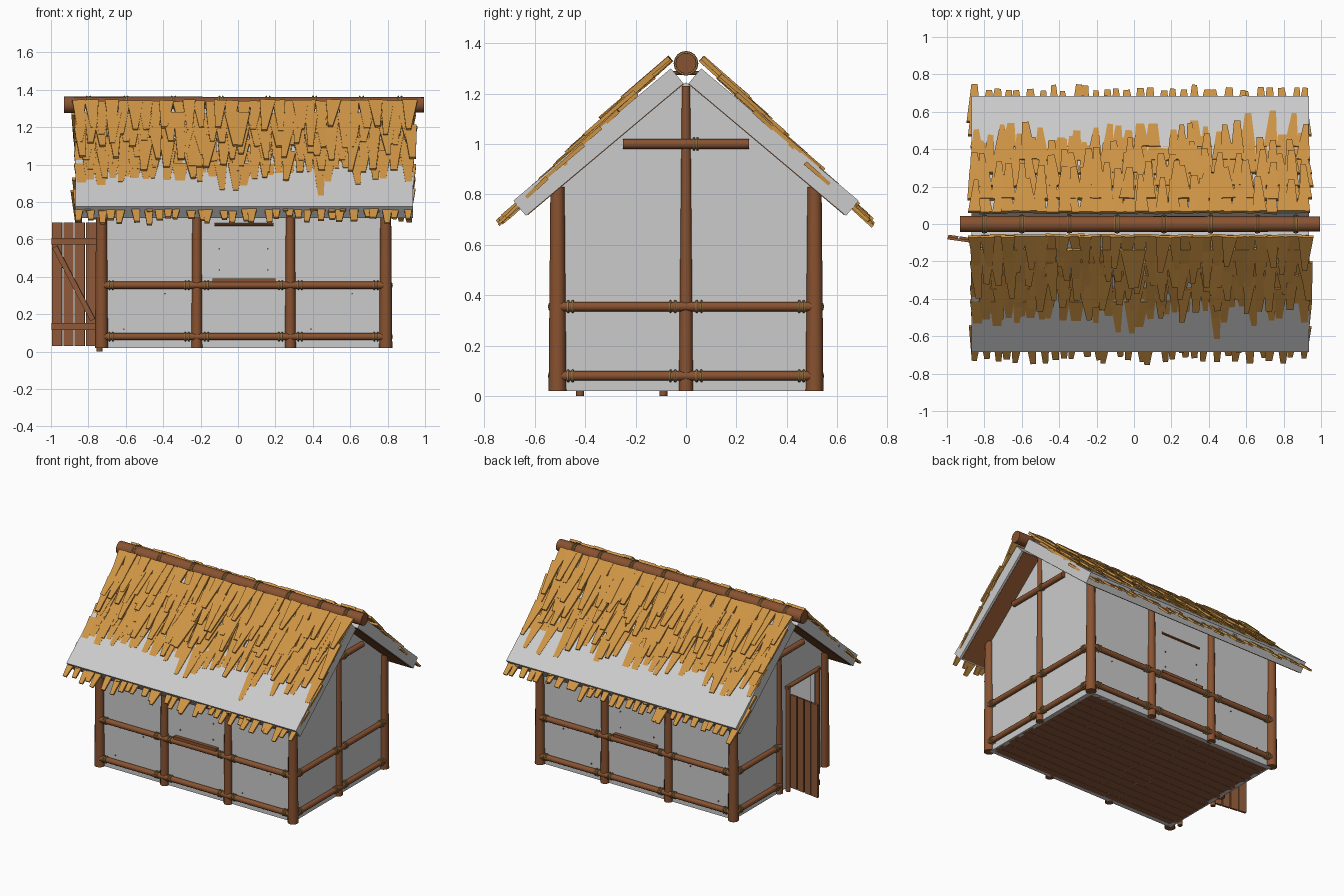
import bpy, bmesh, math, random
from mathutils import Vector, Matrix

if "Cube" in bpy.data.objects:
    bpy.data.objects.remove(bpy.data.objects["Cube"])

random.seed(4)


def material(name, rgb):
    m = bpy.data.materials.new(name)
    m.diffuse_color = (*rgb, 1)
    m.use_nodes = True
    m.node_tree.nodes["Principled BSDF"].inputs["Base Color"].default_value = m.diffuse_color
    return m


WOOD = material("wood", (0.25, 0.085, 0.03))
PLANK = material("plank", (0.27, 0.10, 0.04))
STRAW = material("straw", (0.62, 0.30, 0.06))
ROPE = material("rope", (0.36, 0.22, 0.07))


def finish(bm, name, mat=None, smooth=False):
    bmesh.ops.recalc_face_normals(bm, faces=bm.faces)
    me = bpy.data.meshes.new(name)
    bm.to_mesh(me)
    bm.free()
    ob = bpy.data.objects.new(name, me)
    bpy.context.collection.objects.link(ob)
    if mat:
        me.materials.append(mat)
    if smooth:
        bpy.ops.object.select_all(action='DESELECT')
        ob.select_set(True)
        bpy.context.view_layer.objects.active = ob
        bpy.ops.object.shade_smooth_by_angle(angle=math.radians(40))
    return ob


def rod(bm, p, q, r1, r2=None, n=12):
    p, q = Vector(p), Vector(q)
    d = q - p
    mat = Matrix.Translation((p + q) / 2) @ d.to_track_quat('Z', 'Y').to_matrix().to_4x4()
    bmesh.ops.create_cone(bm, cap_ends=True, segments=n, radius1=r1,
                          radius2=r1 if r2 is None else r2, depth=d.length, matrix=mat)


def ring(bm, c, axis, R, r=0.005, n=12, k=6):
    rot = Vector(axis).to_track_quat('Z', 'Y')
    vs = [[bm.verts.new(Vector(c) + rot @ Vector((
        (R + r * math.cos(b)) * math.cos(a), (R + r * math.cos(b)) * math.sin(a), r * math.sin(b))))
        for b in (2 * math.pi * j / k for j in range(k))]
        for a in (2 * math.pi * i / n for i in range(n))]
    for i in range(n):
        for j in range(k):
            bm.faces.new((vs[i][j], vs[(i + 1) % n][j],
                          vs[(i + 1) % n][(j + 1) % k], vs[i][(j + 1) % k]))


def box(bm, lo, hi, mat=Matrix()):
    lo, hi = Vector(lo), Vector(hi)
    bmesh.ops.create_cube(bm, size=1, matrix=mat @ Matrix.Translation((lo + hi) / 2)
                          @ Matrix.Diagonal((*(hi - lo), 1)))


def prism(name, pts, x0, x1, mat=None):
    bm = bmesh.new()
    f = bm.faces.new([bm.verts.new((x0, y, z)) for y, z in pts])
    ext = bmesh.ops.extrude_face_region(bm, geom=[f])
    bmesh.ops.translate(bm, vec=(x1 - x0, 0, 0),
                        verts=[v for v in ext['geom'] if isinstance(v, bmesh.types.BMVert)])
    return finish(bm, name, mat)


XL, XR, Y = -0.73, 0.79, 0.51
XS = (XL, -0.22, 0.28, XR)

# walls: two gables (left one with a doorway) and two long sides
gable = [(-0.5, 0.02), (-0.5, 0.828), (0, 1.245), (0.5, 0.828), (0.5, 0.02)]
door_gap = [(-0.1, 0.02), (-0.1, 0.73), (-0.4, 0.73), (-0.4, 0.02)]
prism("right_wall", gable, XR - 0.03, XR)
prism("left_wall", gable + door_gap, XL, XL + 0.03)
for s, nm in ((-1, "front"), (1, "back")):
    prism(nm + "_wall", [(s * 0.505, 0.02), (s * 0.505, 0.825), (s * 0.475, 0.85), (s * 0.475, 0.02)], XL, XR)
    # roof slab and its dark lining
    prism(nm + "_roof_slab", [(s * 0.06, 1.30), (s * 0.685, 0.775), (s * 0.635, 0.715), (s * 0.01, 1.24)],
          -0.87, 0.935)
    prism(nm + "_roof_lining", [(s * 0.012, 1.243), (s * 0.63, 0.722), (s * 0.627, 0.718), (s * 0.009, 1.238)],
          -0.86, 0.92, WOOD)

# floor boards
bm = bmesh.new()
box(bm, (XL, -0.5, 0.022), (XR, 0.5, 0.036))
finish(bm, "floor_slab")
bm = bmesh.new()
for i in range(14):
    y = -0.495 + i * 0.0708
    cut = random.uniform(-0.3, 0.35)
    box(bm, (XL + 0.01, y, 0.02), (cut - 0.003, y + 0.066, 0.042))
    box(bm, (cut + 0.003, y, 0.02), (XR - 0.01, y + 0.066, 0.042))
finish(bm, "floor_boards", PLANK)

# posts
bm = bmesh.new()
for s in (-1, 1):
    for x in XS:
        r = 0.035 if x in (XL, XR) else 0.029
        rod(bm, (x, s * Y, 0.02), (x, s * Y, 0.83), r, r * 0.8)
for x in (XL, XR):
    rod(bm, (x, 0, 0.02), (x, 0, 1.23), 0.028, 0.016)
for y in (-0.42, -0.09):
    rod(bm, (XL - 0.01, y, 0.0), (XL - 0.01, y, 0.75), 0.016)
rod(bm, (XL - 0.01, -0.44, 0.74), (XL - 0.01, -0.07, 0.74), 0.014)
finish(bm, "posts", WOOD, True)

# horizontal rails with paired rope ties beside each post
rails, ties = bmesh.new(), bmesh.new()


def rail(p, q):
    p, q = Vector(p), Vector(q)
    d = (q - p).normalized()
    rod(rails, p, q, 0.019)
    for t in (0.043, 0.061):
        ring(ties, p + d * t, d, 0.021)
        ring(ties, q - d * t, d, 0.021)


for z in (0.08, 0.355):
    for s in (-1, 1):
        for a, b in zip(XS, XS[1:]):
            rail((a, s * 0.522, z), (b, s * 0.522, z))
        rail((XR + 0.012, 0, z), (XR + 0.012, s * Y, z))
    rail((XL - 0.012, 0, z), (XL - 0.012, Y, z))
for x in (XL - 0.012, XR + 0.012):
    rod(rails, (x, -0.25, 1.0), (x, 0.25, 1.0), 0.02)
    for y in (0.032, 0.046):
        ring(ties, (x, y, 1.0), (0, 1, 0), 0.022)
finish(rails, "rails", WOOD, True)

# ridge log with lashings and pins
bm = bmesh.new()
rod(bm, (-0.93, 0, 1.32), (0.995, 0, 1.32), 0.044, 0.041, 16)
for x in (-0.8, -0.6, -0.345, -0.09, 0.16, 0.41, 0.66, 0.865):
    rod(bm, (x, -0.065, 1.281), (x, 0.065, 1.281), 0.008, n=8)
    for d in (-0.009, 0.009):
        ring(ties, (x + d, 0, 1.32), (1, 0, 0), 0.044, n=16)
finish(bm, "ridge_log", WOOD, True)
finish(ties, "rope_ties", ROPE, True)

# window sills, lintels and pegs on both long walls
bm = bmesh.new()
for s in (-1, 1):
    box(bm, (-0.135, min(s * 0.49, s * 0.53), 0.37), (0.2, max(s * 0.49, s * 0.53), 0.392))
    rod(bm, (-0.125, s * 0.505, 0.68), (0.19, s * 0.505, 0.68), 0.008, n=8)
    for x, z in ((-0.1, 0.55), (0.16, 0.55), (-0.1, 0.437), (0.16, 0.437),
                 (-0.39, 0.31), (0.61, 0.31), (-0.61, 0.12), (0.39, 0.12)):
        rod(bm, (x, s * 0.49, z), (x, s * 0.51, z), 0.005, n=6)
finish(bm, "window_trim", WOOD)

# open door: upright boards with two battens and a brace
hinge = Matrix.Translation((-0.755, -0.098, 0)) @ Matrix.Rotation(math.radians(180 - 8), 4, 'Z')
bm = bmesh.new()
for i in range(4):
    box(bm, (i * 0.061 + 0.004, -0.007, 0.03), (i * 0.061 + 0.058, 0.007, 0.69), hinge)
for z in (0.135, 0.59):
    box(bm, (-0.02, 0.006, z - 0.018), (0.242, 0.018, z + 0.018), hinge)
a, b = Vector((0.02, 0, 0.17)), Vector((0.225, 0, 0.56))
lean = math.atan2(b.x - a.x, b.z - a.z)
brace = hinge @ Matrix.Translation(a) @ Matrix.Rotation(lean, 4, 'Y')
box(bm, (-0.014, 0.006, 0), (0.014, 0.017, (b - a).length), brace)
finish(bm, "door", PLANK)


# thatch: rows of flat tapered tufts down each slope
def tuft(bm, base, down, normal, length, w0, w1, th):
    side = down.cross(normal).normalized()
    res = bmesh.ops.create_cube(bm, size=1)['verts']
    for v in res:
        tip = v.co.z > 0
        w, t = (w1, th * 0.7) if tip else (w0, th)
        v.co = base + down * (length if tip else 0) + side * v.co.x * w + normal * v.co.y * t


for s, nm in ((-1, "front"), (1, "back")):
    bm = bmesh.new()
    for row in range(8):
        start = row * 0.097
        for i in range(31):
            x = -0.845 + i * 1.755 / 30 + random.uniform(-0.012, 0.012)
            ang = math.radians(random.uniform(39.5, 43.5))
            down = Vector((random.uniform(-0.08, 0.08), s * math.cos(ang), -math.sin(ang))).normalized()
            normal = Vector((0, s * math.sin(ang), math.cos(ang)))
            base = Vector((x, s * (0.062 + start * 0.712), 1.337 - start * 0.702))
            base += normal * random.uniform(-0.006, 0.008)
            tuft(bm, base, down, normal, random.uniform(0.21, 0.275),
                 random.uniform(0.065, 0.085), random.uniform(0.024, 0.036), 0.017)
    finish(bm, nm + "_thatch", STRAW)
